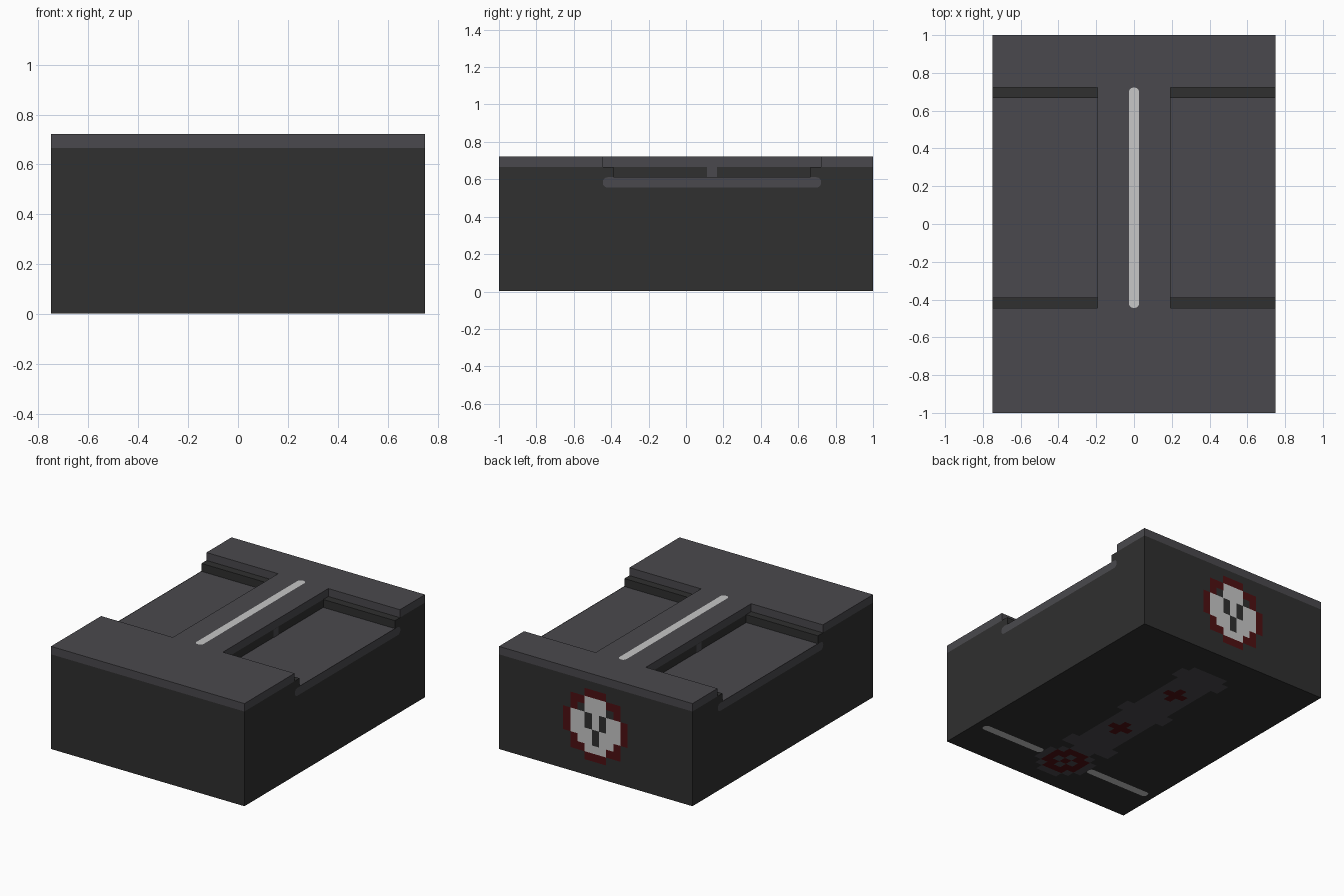
import bpy, bmesh
from math import cos, sin, pi
from mathutils import Vector

if "Cube" in bpy.data.objects:
    bpy.data.objects.remove(bpy.data.objects["Cube"])

U = 1 / 18       # all sizes below are whole or half cells of this grid
LIFT = 0.003     # height of painted plates above the case


def material(name, colour):
    m = bpy.data.materials.new(name)
    m.use_nodes = True
    m.diffuse_color = (*colour, 1)
    bsdf = next(n for n in m.node_tree.nodes if n.type == "BSDF_PRINCIPLED")
    bsdf.inputs["Base Color"].default_value = (*colour, 1)
    return m


CHARCOAL = material("charcoal", (0.029, 0.029, 0.029))
GREY = material("slate_grey", (0.068, 0.066, 0.074))
WHITE = material("pale_grey", (0.57, 0.57, 0.57))
RED = material("dark_red", (0.075, 0.005, 0.006))


def finish(name, bm, mats):
    mesh = bpy.data.meshes.new(name)
    bm.to_mesh(mesh)
    bm.free()
    for m in mats:
        mesh.materials.append(m)
    ob = bpy.data.objects.new(name, mesh)
    bpy.context.collection.objects.link(ob)
    return ob


def prism(name, outline, low, high, mats, floor=True):
    """Upright prism; the top face takes the last material."""
    bm = bmesh.new()
    bottom = [bm.verts.new((x * U, y * U, low)) for x, y in outline]
    top = [bm.verts.new((x * U, y * U, high)) for x, y in outline]
    n = len(outline)
    for i in range(n):
        j = (i + 1) % n
        bm.faces.new((bottom[i], bottom[j], top[j], top[i]))
    bm.faces.new(top).material_index = len(mats) - 1
    if floor:
        bm.faces.new(bottom[::-1])
    return finish(name, bm, mats)


def plate(name, shapes, origin, right, up, mats):
    """Thin painted sheet; shapes are (outline, material index) in cells."""
    right, up = Vector(right), Vector(up)
    base = Vector(origin) * U + right.cross(up) * LIFT
    bm = bmesh.new()
    for outline, index in shapes:
        face = bm.faces.new([bm.verts.new(base + (right * a + up * b) * U) for a, b in outline])
        face.material_index = index
    bmesh.ops.remove_doubles(bm, verts=bm.verts, dist=0.0001)
    return finish(name, bm, mats)


def box(a0, b0, a1, b1):
    return [(a0, b0), (a1, b0), (a1, b1), (a0, b1)]


def capsule(a0, b0, a1, b1):
    """Rectangle with rounded corners."""
    r, pts = 0.45, []
    corners = [(a1 - r, b1 - r), (a0 + r, b1 - r), (a0 + r, b0 + r), (a1 - r, b0 + r)]
    for q, (a, b) in enumerate(corners):
        for k in range(5):
            t = (q + k / 4) * pi / 2
            pts.append((a + r * cos(t), b + r * sin(t)))
    return pts


def pixels(rows, key):
    """Rows of letters, top first, centred sideways, with the last row at zero."""
    shapes = []
    for j, row in enumerate(reversed(rows)):
        for i, letter in enumerate(row):
            if letter in key:
                a = i - len(row) / 2
                shapes.append((box(a, j, a + 1, j + 1), key.index(letter)))
    return shapes


def i_shape(front, back):
    """Case outline with a notch on each side, leaving a central spine."""
    half = [(13.5, -18), (13.5, front), (3.5, front), (3.5, back), (13.5, back), (13.5, 18)]
    return half + [(-x, y) for x, y in reversed(half)]


# Case: lower block, stepped middle layer, top cover
prism("case_block", box(-13.5, -18, 13.5, 18), LIFT, 11 * U, [CHARCOAL, GREY])
prism("stepped_ledge", i_shape(-7, 12), 11 * U, 12 * U, [CHARCOAL], floor=False)
prism("top_cover", i_shape(-8, 13), 12 * U, 13 * U, [GREY], floor=False)

# White line along the spine
plate("spine_line", [(capsule(-0.5, -8, 0.5, 13), 0)], (0, 0, 13), (1, 0, 0), (0, 1, 0), [WHITE])

# Grey trim on both flanks and the divider on each spine wall
for side, s in (("left", 1), ("right", -1)):
    way = (0, s, 0)
    ends = sorted((-8 * s, 13 * s))
    plate(side + "_flank_trim", [(capsule(ends[0], 10, ends[1], 11), 0)],
          (13.5 * s, 0, 0), way, (0, 0, 1), [GREY])
    mid = sorted((2 * s, 3 * s))
    plate(side + "_spine_divider", [(box(mid[0], 11, mid[1], 12), 0)],
          (3.5 * s, 0, 0), way, (0, 0, 1), [GREY])

# Skull emblem on the back
skull = ["...RRR...",
         ".RRWWWRR.",
         ".R.WWW.R.",
         "RWW.W.WWR",
         "RWW.W.WWR",
         "RWWW.WWWR",
         ".RWW.WWR.",
         ".RRWWWRR.",
         "...RRR..."]
plate("back_skull", pixels(skull, "RW"), (0, 18, 2), (-1, 0, 0), (0, 0, 1), [RED, WHITE])

# Strap emblem underneath: a round buckle, then bands with red crosses
narrow, wide = ".GGGGG.", "GGGGGGG"
cross = [".GGRGG.", ".GRRRG.", ".GGRGG."]
buckle = ["..GGG..",
          ".GRRRG.",
          "GRRGRRG",
          "GRGRGRG",
          "GRRGRRG",
          ".GRRRG.",
          "..GGG.."]
lobe = [narrow, wide, wide]
band = [narrow] * 2 + cross + [narrow] * 2
strap = [narrow, wide, wide] + band + lobe + band + lobe + buckle
plate("base_strap", pixels(strap, "GR"), (0, -16, LIFT / U), (-1, 0, 0), (0, 1, 0), [GREY, RED])

# White lines either side of the buckle
for side, s in (("left", -1), ("right", 1)):
    a, b = sorted((3.5 * s, 12.5 * s))
    plate(side + "_base_line", [(capsule(a, -13, b, -12), 0)], (0, 0, LIFT / U),
          (-1, 0, 0), (0, 1, 0), [WHITE])
